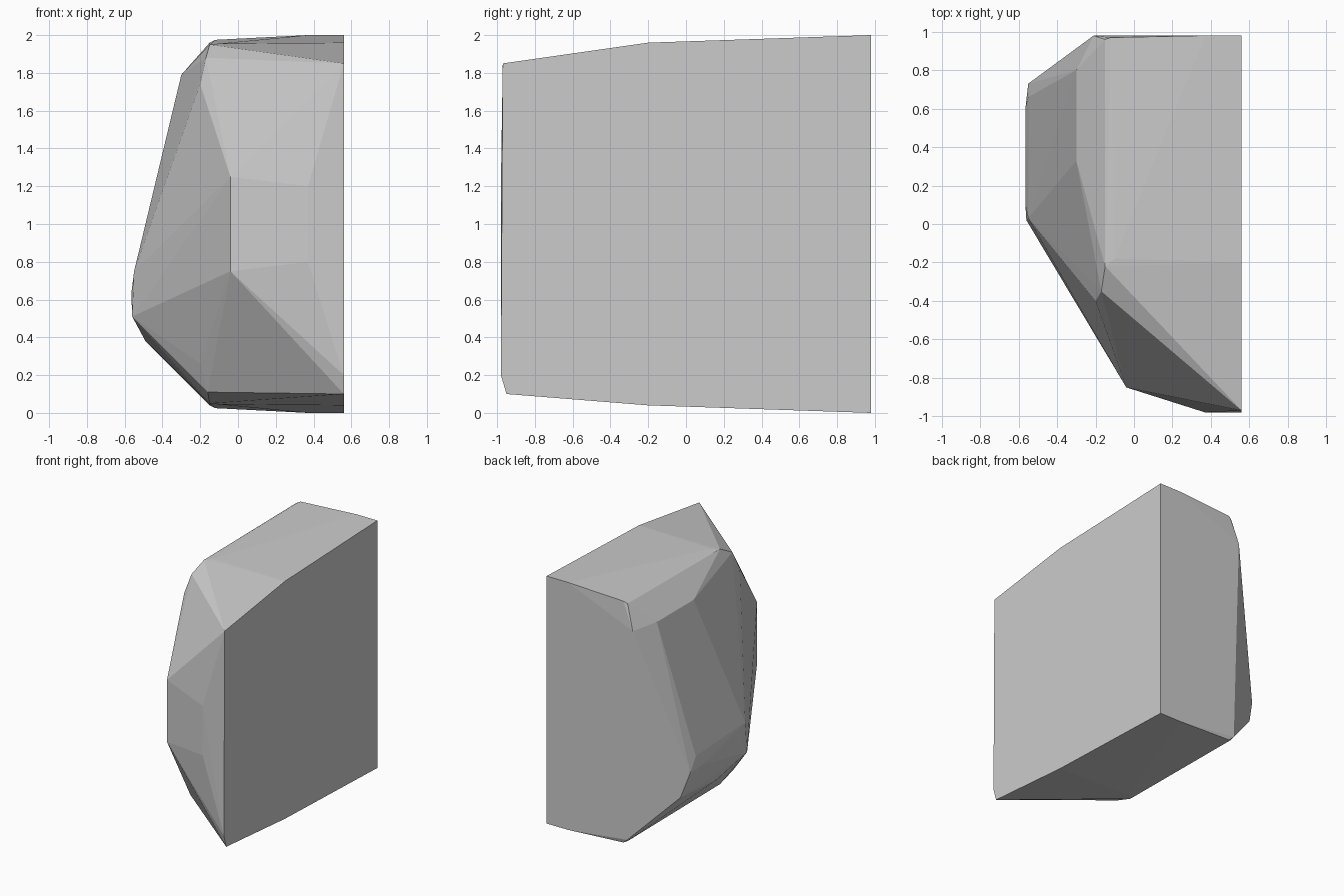
import bpy
import bmesh

default_cube = bpy.data.objects.get("Cube")
if default_cube:
    bpy.data.objects.remove(default_cube, do_unlink=True)

HEIGHT = 2.0

# Corners that repeat at top and bottom (given for the bottom)
mirrored_corners = [
    (0.56, 0.98, 0), (0.37, 0.98, 0),              # back edge
    (0.56, -0.2, 0.04), (-0.1, -0.18, 0.045),      # crease across the cap
    (-0.12, 0.97, 0.025), (-0.15, 0.96, 0.04),     # rounded back corner
    (-0.15, -0.22, 0.05), (-0.2, -0.4, 0.26),      # side bevel
    (-0.04, -0.85, 0.75), (0.37, -0.98, 0.8),      # front ridge
]

# Corners of the chipped upper part
upper_corners = [
    (0.56, -0.97, 1.85), (-0.17, -0.35, 1.88),
    (-0.3, 0.33, 1.79), (-0.3, 0.8, 1.79), (-0.21, 0.98, 1.76),
]

# Corners of the bulging lower part
lower_corners = [
    (0.56, -0.98, 0.2), (0.56, -0.95, 0.1), (-0.16, -0.38, 0.11),
    (-0.16, 0.98, 0.06),
    (-0.55, 0.03, 0.75), (-0.55, 0.66, 0.72), (-0.55, 0.73, 0.61),
    (-0.56, 0.02, 0.51), (-0.565, 0.1, 0.63), (-0.565, 0.6, 0.63),
    (-0.49, 0.3, 0.38), (-0.49, 0.77, 0.41),
]

# Stone body: the faceted shell stretched over all corners
bm = bmesh.new()
for x, y, z in mirrored_corners:
    bm.verts.new((x, y, z))
    bm.verts.new((x, y, HEIGHT - z))
for corner in upper_corners + lower_corners:
    bm.verts.new(corner)
hull = bmesh.ops.convex_hull(bm, input=bm.verts[:])
unused = {v for v in hull["geom_interior"] + hull["geom_unused"]
          if isinstance(v, bmesh.types.BMVert)}
bmesh.ops.delete(bm, geom=list(unused), context="VERTS")

# Merge the triangles of each flat side
bmesh.ops.dissolve_limit(bm, angle_limit=0.01, verts=bm.verts[:], edges=bm.edges[:])
bmesh.ops.recalc_face_normals(bm, faces=bm.faces[:])
mesh = bpy.data.meshes.new("stone_block")
bm.to_mesh(mesh)
bm.free()
stone_block = bpy.data.objects.new("stone_block", mesh)
bpy.context.collection.objects.link(stone_block)

# Single grey stone colour
stone = bpy.data.materials.new("grey_stone")
stone.use_nodes = True
grey = (0.6, 0.6, 0.6, 1)
stone.diffuse_color = grey
stone.node_tree.nodes["Principled BSDF"].inputs["Base Color"].default_value = grey
mesh.materials.append(stone)
